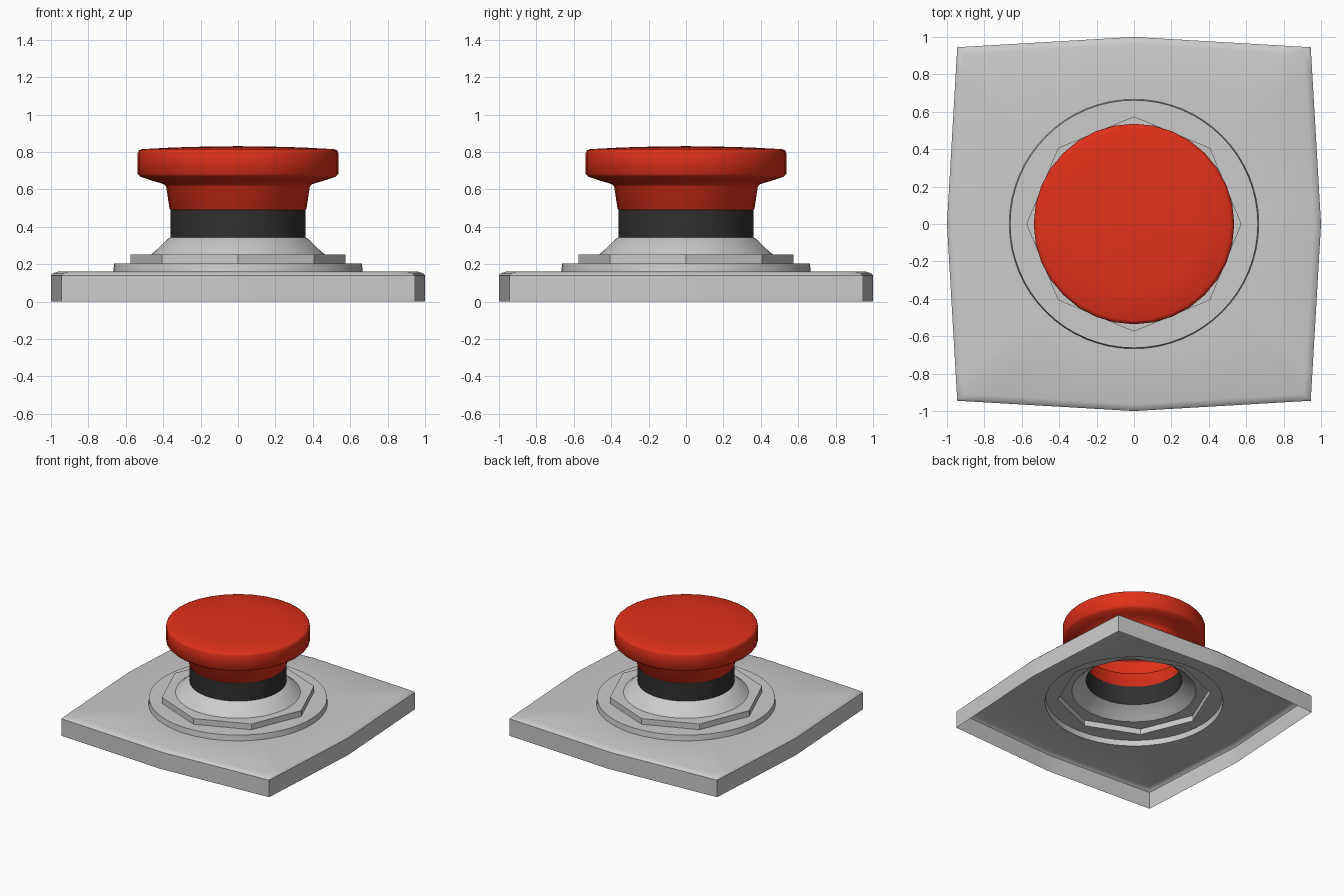
import bpy, bmesh, math

if "Cube" in bpy.data.objects:
    bpy.data.objects.remove(bpy.data.objects["Cube"])

N = 64


def circle(r, n=N):
    return [(r * math.cos(2 * math.pi * i / n), r * math.sin(2 * math.pi * i / n)) for i in range(n)]


def polygon(corners, n=N):
    # spread n points evenly along the sides of a polygon
    k, per = len(corners), n // len(corners)
    pts = []
    for i in range(k):
        a, b = corners[i], corners[(i + 1) % k]
        for j in range(per):
            t = j / per
            pts.append((a[0] + (b[0] - a[0]) * t, a[1] + (b[1] - a[1]) * t))
    return pts


def loft(name, loops, cap_z=None, color=None, angle=35):
    # skin a stack of (outline, z) loops into an open shell
    bm = bmesh.new()
    rows = [[bm.verts.new((x, y, z)) for x, y in pts] for pts, z in loops]
    n = len(rows[0])
    for lo, hi in zip(rows, rows[1:]):
        for i in range(n):
            j = (i + 1) % n
            bm.faces.new((lo[i], lo[j], hi[j], hi[i]))
    if cap_z is not None:
        tip = bm.verts.new((0, 0, cap_z))
        for i in range(n):
            bm.faces.new((rows[-1][i], rows[-1][(i + 1) % n], tip))
    mesh = bpy.data.meshes.new(name)
    bm.to_mesh(mesh)
    bm.free()
    ob = bpy.data.objects.new(name, mesh)
    bpy.context.collection.objects.link(ob)
    if color:
        mat = bpy.data.materials.new(name + "_colour")
        mat.diffuse_color = color
        mat.use_nodes = True
        mat.node_tree.nodes["Principled BSDF"].inputs["Base Color"].default_value = mat.diffuse_color
        mesh.materials.append(mat)
    bpy.ops.object.select_all(action='DESELECT')
    ob.select_set(True)
    bpy.context.view_layer.objects.active = ob
    bpy.ops.object.shade_smooth_by_angle(angle=math.radians(angle))
    return ob


def plate(inset):
    # square with slightly bowed sides
    m, c = 1.0 - inset, 0.945 - inset
    return polygon([(m, 0), (c, c), (0, m), (-c, c), (-m, 0), (-c, -c), (0, -m), (c, -c)])


# hollow base plate with rounded top edge and round opening
loft("base_plate", [(plate(0), 0), (plate(0), 0.14), (plate(0.012), 0.152),
                    (plate(0.037), 0.16), (circle(0.667), 0.16)])

# round flange, octagonal step and conical collar
octagon = polygon(circle(0.575, 8))
loft("collar", [(circle(0.667), 0.16), (circle(0.662), 0.205), (octagon, 0.205),
                (octagon, 0.252), (circle(0.465), 0.252), (circle(0.442), 0.27),
                (circle(0.372), 0.338), (circle(0.36), 0.343)], angle=30)

# dark neck
loft("neck", [(circle(0.36, 32), z) for z in (0.34, 0.415, 0.495)], color=(0.03, 0.03, 0.03, 1))

# mushroom push button
profile = [(0.36, 0.49), (0.366, 0.495), (0.384, 0.615), (0.395, 0.628), (0.47, 0.65),
           (0.522, 0.668), (0.536, 0.682), (0.536, 0.795), (0.531, 0.808), (0.515, 0.815),
           (0.35, 0.824), (0.17, 0.829)]
loft("push_button", [(circle(r, 32), z) for r, z in profile], cap_z=0.831,
     color=(0.75, 0.03, 0.01, 1), angle=50)
